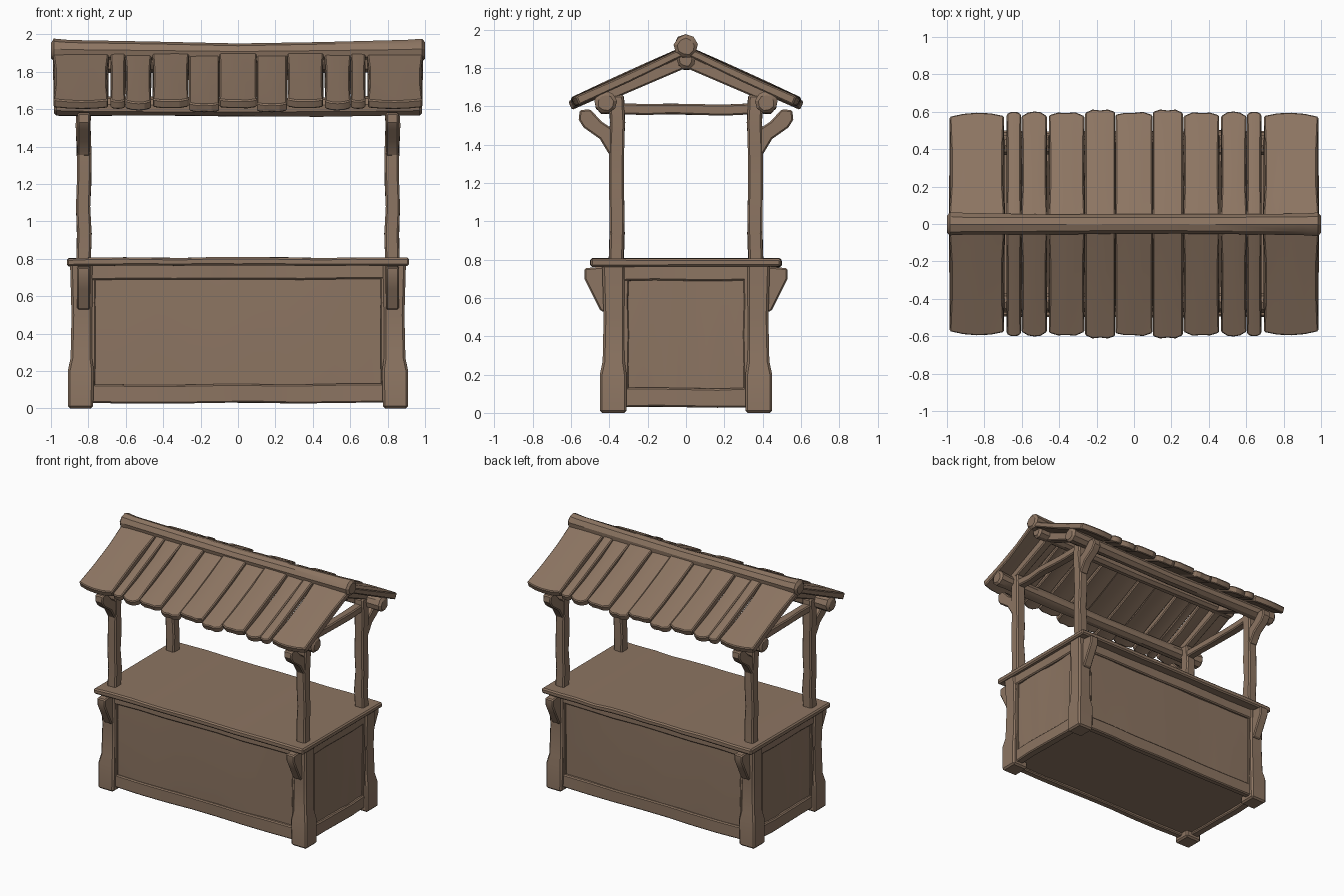
import bpy, bmesh, math, random

random.seed(4)
cube = bpy.data.objects.get("Cube")
if cube:
    bpy.data.objects.remove(cube, do_unlink=True)

wood = bpy.data.materials.new("weathered brown wood")
wood.use_nodes = True
BROWN = (0.265, 0.178, 0.122, 1)
wood.diffuse_color = BROWN
bsdf = wood.node_tree.nodes["Principled BSDF"]
bsdf.inputs["Base Color"].default_value = BROWN
bsdf.inputs["Roughness"].default_value = 0.9


def wob(a):
    return random.uniform(-a, a)


def loft(name, rings, bevel=0.008, mirror=""):
    """Skin a list of point rings, cap the ends, soften edges, mirror about the centre."""
    bm = bmesh.new()
    loops = [[bm.verts.new(p) for p in ring] for ring in rings]
    n = len(loops[0])
    for a, b in zip(loops, loops[1:]):
        for i in range(n):
            j = (i + 1) % n
            bm.faces.new((a[i], a[j], b[j], b[i]))
    bm.faces.new(loops[0])
    bm.faces.new(loops[-1])
    bmesh.ops.recalc_face_normals(bm, faces=bm.faces)
    if bevel:
        sharp = [e for e in bm.edges if e.calc_face_angle(0) > 0.7]
        bmesh.ops.bevel(bm, geom=sharp, offset=bevel, segments=1, affect='EDGES')
    mesh = bpy.data.meshes.new(name)
    bm.to_mesh(mesh)
    bm.free()
    mesh.materials.append(wood)
    obj = bpy.data.objects.new(name, mesh)
    bpy.context.collection.objects.link(obj)
    bpy.ops.object.select_all(action='DESELECT')
    bpy.context.view_layer.objects.active = obj
    obj.select_set(True)
    bpy.ops.object.shade_smooth_by_angle(angle=math.radians(28))
    if mirror:
        mod = obj.modifiers.new("Mirror", 'MIRROR')
        mod.use_axis = ("x" in mirror, "y" in mirror, False)
        mod.use_mirror_merge = False
    return obj


def beam(name, x, y, z, axis=2, cuts=1, rough=0.0, mirror="", bevel=0.008):
    """Hand-hewn box spanning three ranges, divided along one axis and roughened."""
    span = (x, y, z)
    u, v = [k for k in range(3) if k != axis]
    rings = []
    for s in range(cuts + 1):
        ring = []
        shift = (wob(rough), wob(rough))
        for cu, cv in ((0, 0), (1, 0), (1, 1), (0, 1)):
            p = [0, 0, 0]
            p[axis] = span[axis][0] + (span[axis][1] - span[axis][0]) * s / cuts
            p[u] = span[u][cu] + shift[0] + wob(rough / 2)
            p[v] = span[v][cv] + shift[1] + wob(rough / 2)
            ring.append(p)
        rings.append(ring)
    return loft(name, rings, bevel, mirror)


def log(name, half, y, z, r, mirror="", sides=9):
    """Round pole along x with slightly swollen, chamfered ends."""
    rings = []
    for t, k, dz in ((-1, .75, .008), (-.985, 1.08, .008), (-.9, 1.0, .005), (-.45, .95, 0),
                     (0, .92, -.004), (.45, .96, 0), (.9, 1.0, .005), (.985, 1.08, .008), (1, .75, .008)):
        ring = []
        for i in range(sides):
            a = math.tau * i / sides + .2
            rr = r * k + wob(.004)
            ring.append((t * half, y + rr * math.cos(a), z + dz + rr * math.sin(a)))
        rings.append(ring)
    return loft(name, rings, 0, mirror)


def prism(name, x0, x1, outline, mirror="xy", bevel=0.008):
    """Side-profile (y, z) extruded across x."""
    return loft(name, [[(x, y, z) for y, z in outline] for x in (x0, x1)], bevel, mirror)


# ---- counter base
rings = []
for z, xi, xo, yi, yo in ((0, .775, .91, .31, .45), (.2, .77, .91, .31, .45),
                          (.27, .78, .895, .32, .435), (.5, .78, .89, .32, .43),
                          (.78, .775, .898, .32, .438)):
    rings.append([(xi, yi, z), (xo, yi, z), (xo, yo, z), (xi, yo, z)])
loft("corner_leg", rings, .012, "xy")

beam("core_body", (-.84, .84), (-.38, .38), (.05, .77), bevel=0)


def panel(name, face, half, side):
    """Warped boarded panel made of gently uneven columns."""
    cols = 9
    rings = []
    for i in range(cols + 1):
        t = -half + 2 * half * i / cols
        ring = []
        for d, z in ((face, .1), (face + .003, .4), (face, .72), (face - .04, .72), (face - .04, .1)):
            d += wob(.006) if d >= face else 0
            ring.append((d, t, z) if side else (t, d, z))
        rings.append(ring)
    loft(name, rings, 0, "x" if side else "y")


panel("long_panel", .405, .79, False)
panel("end_panel", .868, .33, True)

beam("long_bottom_rail", (-.79, .79), (.37, .424), (.03, .13), 0, 7, .004, "y")
beam("long_top_rail", (-.79, .79), (.37, .424), (.69, .775), 0, 7, .003, "y")
beam("end_bottom_rail", (.82, .885), (-.33, .33), (.03, .13), 1, 4, .004, "x")
beam("end_top_rail", (.82, .885), (-.33, .33), (.69, .775), 1, 4, .003, "x")
beam("long_panel_stile", (.762, .79), (.38, .418), (.1, .72), 2, 4, .002, "xy", .005)
beam("end_panel_stile", (.84, .882), (.3, .33), (.1, .72), 2, 4, .002, "xy", .005)

# ---- counter top and its supports
beam("counter_top", (-.915, .915), (-.497, .497), (.762, .805), 0, 12, .003, bevel=.01)
prism("counter_bracket", .79, .86,
      [(.42, .53), (.445, .53), (.5, .64), (.53, .7), (.53, .755), (.42, .765)])

# ---- posts and roof frame
beam("post", (.785, .862), (.322, .4), (.79, 1.66), 2, 6, .005, "xy", .01)
prism("post_brace", .79, .858,
      [(.38, 1.345), (.405, 1.355), (.45, 1.43), (.535, 1.49), (.56, 1.53),
       (.555, 1.58), (.5, 1.585), (.44, 1.52), (.38, 1.48)])
beam("tie_beam", (.79, .855), (-.34, .34), (1.555, 1.612), 1, 5, .004, "x")
prism("rafter", .79, .855, [(-.01, 1.88), (-.01, 1.805), (.2, 1.715), (.41, 1.625), (.43, 1.68)])
log("eave_pole", .985, .42, 1.612, .055, "y")
log("under_ridge_pole", .95, 0, 1.835, .045)
log("ridge_pole", 1.0, 0, 1.905, .058)


# ---- roof boards
def roof_board(x0, x1, lift, pinch, mirror):
    """Sloping board with a scalloped eave; pinch narrows both edges partway down."""
    cols = 4
    reach = .605 + wob(.01)
    rings = []
    for i in range(cols + 1):
        t = i / cols
        edge = abs(2 * t - 1)
        end = reach - .018 * edge ** 3 + wob(.005)
        sag = -.006 * edge + wob(.003)
        ring = []
        for f, bottom in ((0, 0), (.35, 0), (.7, 0), (1, 0), (1, 1), (.5, 1), (0, 1)):
            y = .02 + (end - .02) * f
            z = 1.912 - .455 * y + lift + (sag if 0 < f < 1 else 0)
            if bottom:
                y, z = y - .02 * f, z - .045
            squeeze = (1 - 2 * t) * pinch * math.sin(math.pi * min(f, .9))
            ring.append((x0 + (x1 - x0) * t + squeeze, y, z))
        rings.append(ring)
    loft("roof_board", rings, .007, mirror)


roof_board(-.1, .1, .008, .002, "y")
for x0, x1, lift, pinch in ((.1, .262, -.006, .001), (.262, .458, .008, .008),
                            (.462, .605, -.002, .009), (.602, .682, .006, .004),
                            (.69, .99, .003, .014)):
    roof_board(x0, x1, lift, pinch, "xy")
